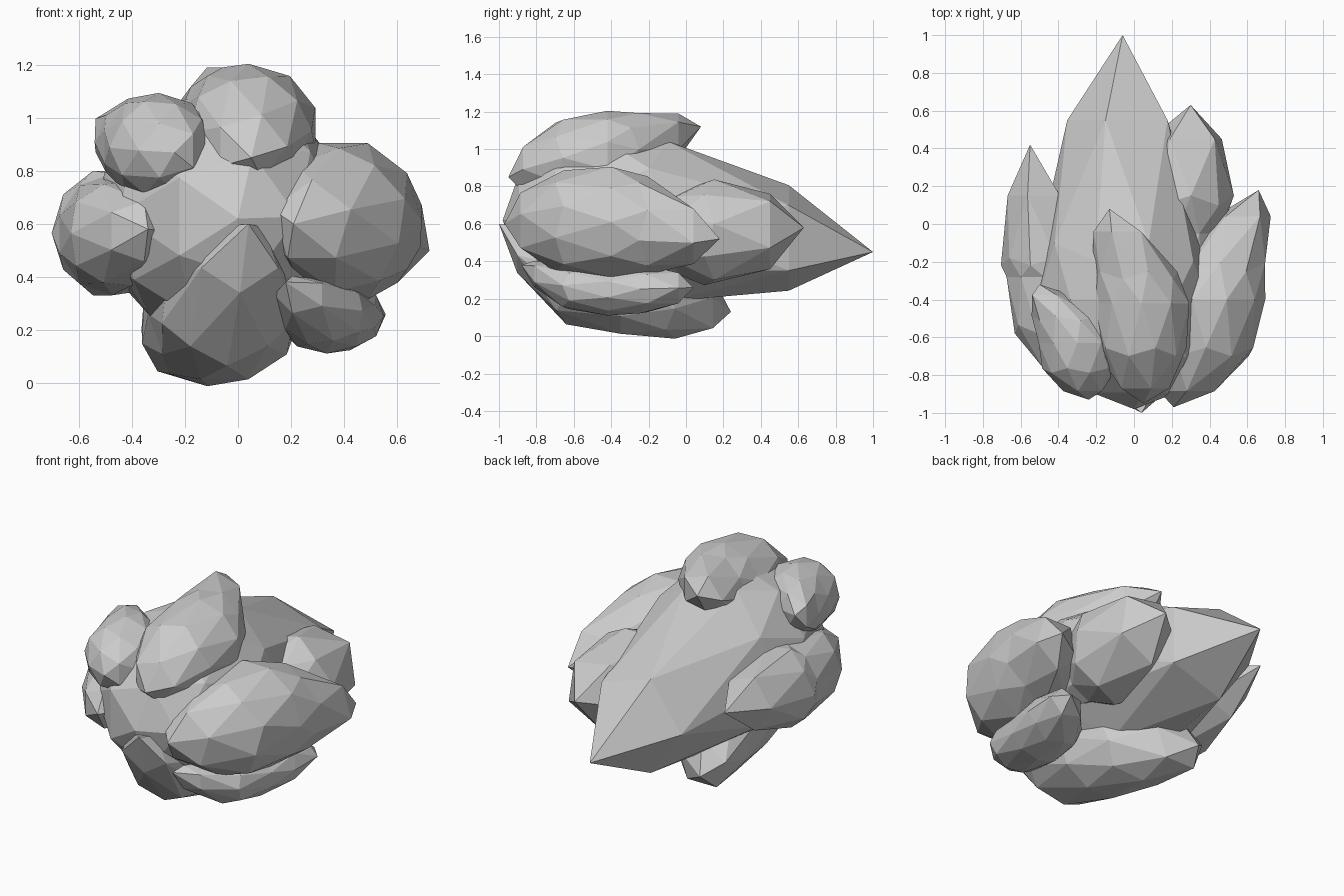
import bpy, bmesh
from mathutils import Vector, Matrix
from math import radians

if "Cube" in bpy.data.objects:
    bpy.data.objects.remove(bpy.data.objects["Cube"])


def lobe(name, front, mid, tip, rx, rz, sharp, spin=0, fat=0.0):
    """Faceted bud: round at the front, drawn out to a point at the back."""
    front, mid, tip = Vector(front), Vector(mid), Vector(tip)
    bm = bmesh.new()
    bmesh.ops.create_icosphere(bm, subdivisions=2, radius=1)
    turn = Matrix.Rotation(radians(spin), 4, 'Y') @ Matrix.Rotation(radians(-90), 4, 'X')
    bmesh.ops.transform(bm, matrix=turn, verts=bm.verts)
    for v in bm.verts:
        x, y, z = v.co
        end = tip if y > 0 else front
        t = abs(y)
        along = t ** sharp if y > 0 else t
        side = t ** (sharp + 0.7) if y > 0 else t ** 2.8
        swell = 1 + fat * max(y, 0)
        axis = mid.lerp(end, side)
        axis.y = mid.y + (end.y - mid.y) * along
        v.co = axis + Vector((x * rx, 0, z * rz)) * swell
    mesh = bpy.data.meshes.new(name)
    bm.to_mesh(mesh)
    bm.free()
    obj = bpy.data.objects.new(name, mesh)
    bpy.context.collection.objects.link(obj)
    return obj


# Large central crystal
lobe("main_spike", (0, -0.98, 0.62), (-0.06, -0.4, 0.64), (-0.06, 1.0, 0.45), 0.47, 0.475, 2.4, 36, 0.22)
# Upper buds
lobe("top_lobe", (0.05, -0.95, 0.85), (0.04, -0.42, 0.965), (-0.13, 0.08, 1.12), 0.265, 0.24, 1.7, 36)
lobe("upper_left_lobe", (-0.24, -0.93, 0.87), (-0.3, -0.63, 0.89), (-0.5, -0.32, 0.95), 0.215, 0.205, 1.2, 0)
# Side buds
lobe("left_lobe", (-0.34, -0.85, 0.58), (-0.475, -0.28, 0.56), (-0.55, 0.42, 0.66), 0.21, 0.23, 3.0, 36, 0.45)
lobe("right_lobe", (0.21, -0.97, 0.6), (0.4, -0.4, 0.61), (0.66, 0.18, 0.52), 0.295, 0.31, 1.7, 18)
lobe("back_right_lobe", (0.2, -0.7, 0.6), (0.25, -0.05, 0.55), (0.3, 0.63, 0.58), 0.21, 0.22, 1.9, -45, 1.0)
# Lower buds
lobe("lower_right_lobe", (0.18, -0.88, 0.38), (0.335, -0.42, 0.25), (0.48, 0.04, 0.26), 0.19, 0.14, 1.2, 0, 0.2)
lobe("bottom_lobe", (0.04, -1.0, 0.6), (-0.05, -0.35, 0.26), (-0.26, 0.24, 0.13), 0.29, 0.26, 1.1, 54, 0.1)
